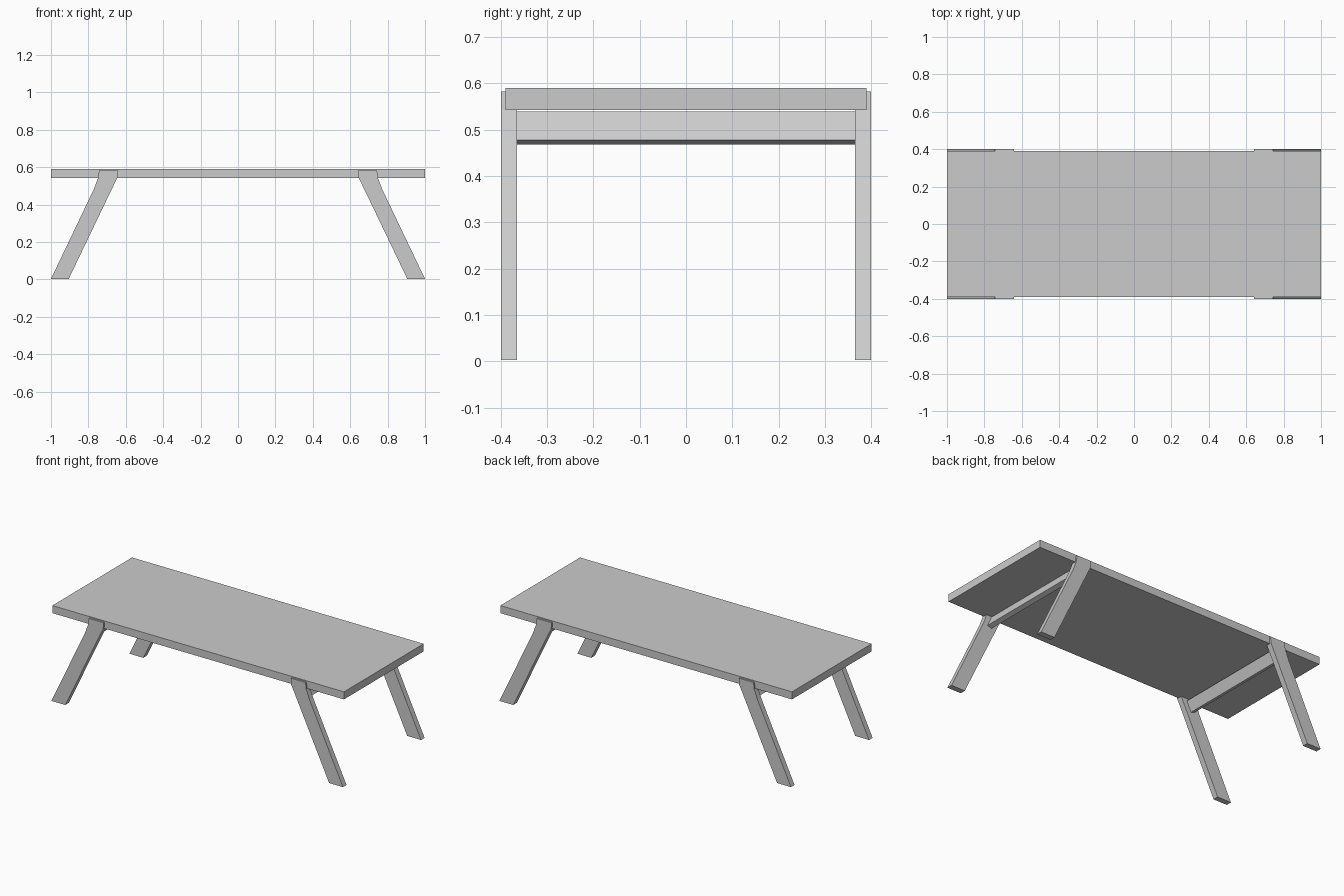
import bpy
import bmesh

if "Cube" in bpy.data.objects:
    bpy.data.objects.remove(bpy.data.objects["Cube"])


def make_object(name, bm, mirror=None):
    bmesh.ops.recalc_face_normals(bm, faces=bm.faces)
    mesh = bpy.data.meshes.new(name)
    bm.to_mesh(mesh)
    bm.free()
    obj = bpy.data.objects.new(name, mesh)
    bpy.context.collection.objects.link(obj)
    if mirror:
        mod = obj.modifiers.new("mirror", 'MIRROR')
        mod.use_axis = mirror
        mod.use_mirror_merge = False
    return obj


def loft(rows):
    """Closed solid through rectangular sections (z, x0, x1, y0, y1)."""
    bm = bmesh.new()
    rings = [[bm.verts.new(p) for p in
              ((x0, y0, z), (x1, y0, z), (x1, y1, z), (x0, y1, z))]
             for z, x0, x1, y0, y1 in rows]
    for a, b in zip(rings, rings[1:]):
        for i in range(4):
            j = (i + 1) % 4
            bm.faces.new((a[i], a[j], b[j], b[i]))
    bm.faces.new(rings[0][::-1])
    bm.faces.new(rings[-1])
    # the notch shares its outer edge with the ring below it
    bmesh.ops.remove_doubles(bm, verts=bm.verts, dist=1e-5)
    return bm


# Flat slab top
make_object("table_top", loft([
    (0.543, -1, 1, -0.39, 0.39),
    (0.59, -1, 1, -0.39, 0.39)]))

# Splayed legs, notched at the head so a thin tab laps the slab's edge
make_object("legs", loft([
    (0.003, 0.905, 1.0, 0.365, 0.40),
    (0.48, 0.676, 0.772, 0.365, 0.40),
    (0.543, 0.645, 0.748, 0.365, 0.40),
    (0.543, 0.645, 0.748, 0.39, 0.40),
    (0.583, 0.642, 0.743, 0.39, 0.40)]), (True, True, False))

# Tilted cross rails joining each pair of legs
rail = bmesh.new()
section = [(0.714, 0.468), (0.742, 0.478), (0.714, 0.540), (0.686, 0.530)]
face = rail.faces.new([rail.verts.new((x, -0.366, z)) for x, z in section])
ext = bmesh.ops.extrude_face_region(rail, geom=[face], use_keep_orig=True)
bmesh.ops.translate(rail, vec=(0, 0.732, 0),
                    verts=[g for g in ext["geom"]
                           if isinstance(g, bmesh.types.BMVert)])
make_object("cross_rails", rail, (True, False, False))
